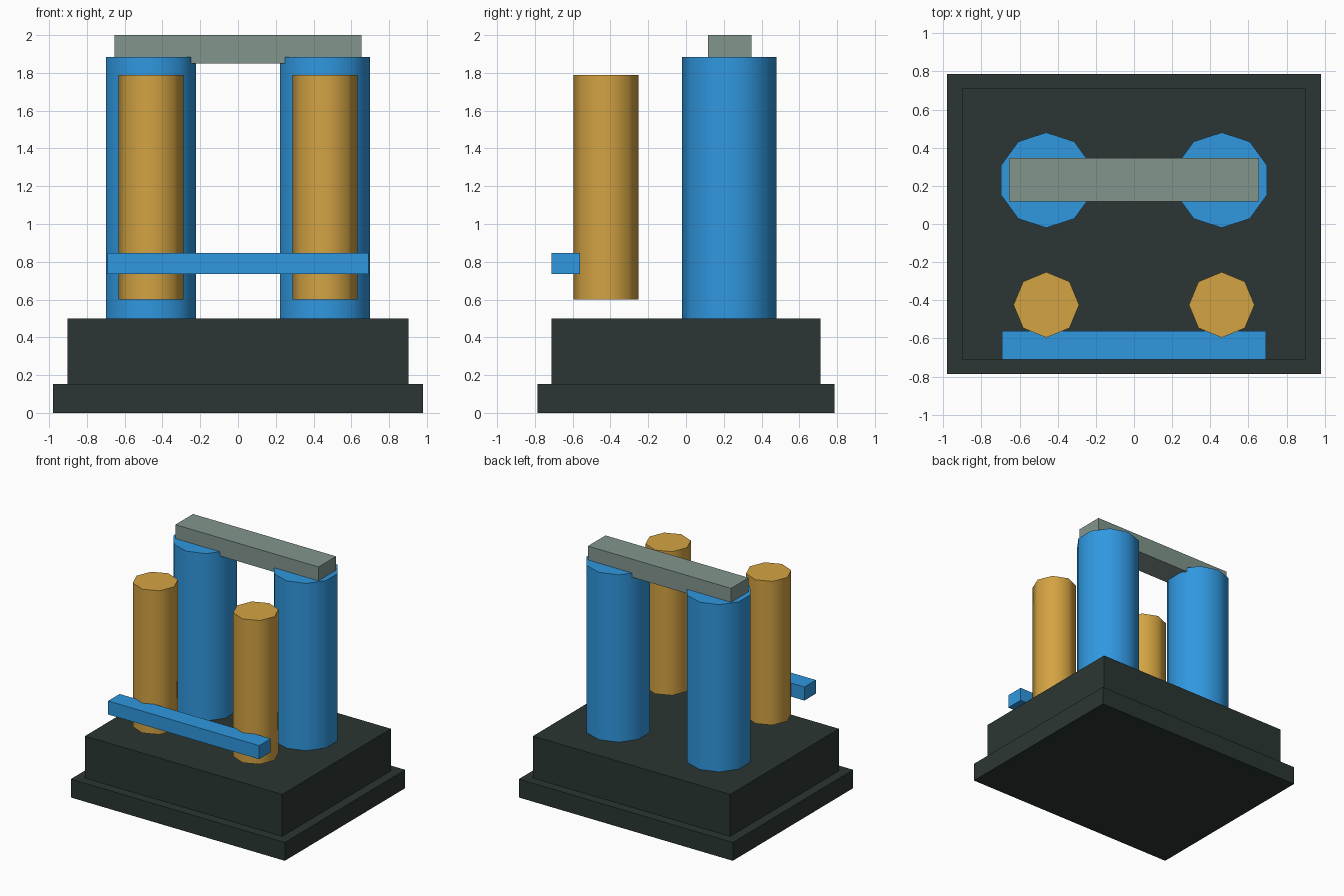
import bpy
import math

if "Cube" in bpy.data.objects:
    bpy.data.objects.remove(bpy.data.objects["Cube"])


def material(name, rgb):
    m = bpy.data.materials.new(name)
    m.diffuse_color = (*rgb, 1.0)
    m.use_nodes = True
    m.node_tree.nodes["Principled BSDF"].inputs["Base Color"].default_value = m.diffuse_color
    return m


DARK = material("dark_slate", (0.024, 0.037, 0.033))
BLUE = material("blue", (0.030, 0.314, 0.745))
GOLD = material("gold", (0.658, 0.366, 0.056))
GREY = material("grey_green", (0.223, 0.305, 0.270))


def box(name, hx, y0, y1, z0, z1, mat):
    """Box centred on x = 0 with half width hx."""
    bpy.ops.mesh.primitive_cube_add(size=1, location=(0, (y0 + y1) / 2, (z0 + z1) / 2))
    ob = bpy.context.object
    ob.name = name
    ob.scale = (2 * hx, y1 - y0, z1 - z0)
    bpy.ops.object.transform_apply(location=False, rotation=False, scale=True)
    ob.data.materials.append(mat)


def column(name, sides, r, x, y, z0, z1, mat):
    """Upright low-sided cylinder with one corner facing +y."""
    bpy.ops.mesh.primitive_cylinder_add(vertices=sides, radius=r, depth=z1 - z0,
                                        location=(x, y, (z0 + z1) / 2))
    ob = bpy.context.object
    ob.name = name
    ob.data.materials.append(mat)
    bpy.ops.object.shade_smooth_by_angle(angle=math.radians(60))


# Stepped base
box("base_plinth", 0.98, -0.787, 0.787, 0.0, 0.152, DARK)
box("base_block", 0.903, -0.711, 0.711, 0.152, 0.5, DARK)

# Rear and front column pairs
for side, x in (("left", -0.46), ("right", 0.46)):
    column("rear_column_" + side, 10, 0.25, x, 0.23, 0.5, 1.885, BLUE)
    column("front_column_" + side, 8, 0.172, x, -0.424, 0.6, 1.79, GOLD)

# Cross bars
box("top_beam", 0.655, 0.117, 0.347, 1.85, 2.0, GREY)
box("front_rail", 0.692, -0.711, -0.56, 0.735, 0.847, BLUE)
